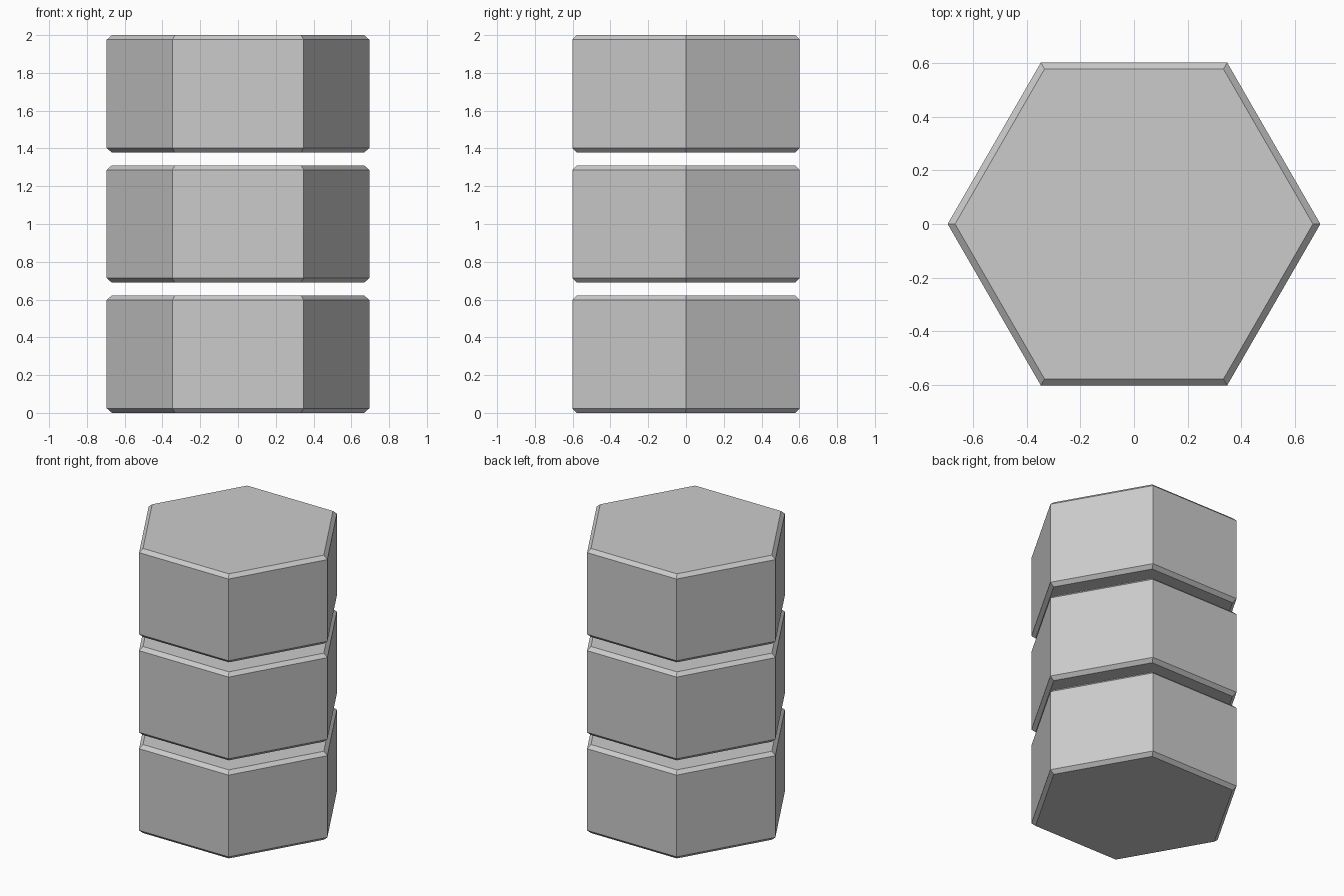
import bpy, bmesh, math
from mathutils import Matrix

if "Cube" in bpy.data.objects:
    bpy.data.objects.remove(bpy.data.objects["Cube"])

RADIUS = 0.695   # corner radius, corners on the x axis
HEIGHT = 0.622
PITCH = 0.689
CHAMFER = 0.024


def hex_block(name, z):
    bm = bmesh.new()
    bmesh.ops.create_cone(bm, cap_ends=True, segments=6, radius1=RADIUS,
                          radius2=RADIUS, depth=HEIGHT)
    # Put a corner on +x whatever the primitive's starting angle
    v = bm.verts[:][0].co
    bmesh.ops.rotate(bm, verts=bm.verts,
                     matrix=Matrix.Rotation(-math.atan2(v.y, v.x), 3, 'Z'))
    # Chamfer only the top and bottom rims
    rims = [e for e in bm.edges if abs(e.verts[0].co.z - e.verts[1].co.z) < 1e-4]
    bmesh.ops.bevel(bm, geom=rims, offset=CHAMFER, offset_type='OFFSET',
                    segments=1, affect='EDGES')
    mesh = bpy.data.meshes.new(name)
    bm.to_mesh(mesh)
    bm.free()
    obj = bpy.data.objects.new(name, mesh)
    obj.location.z = z + HEIGHT / 2
    bpy.context.collection.objects.link(obj)


# Three separate stacked blocks
for i, level in enumerate(("lower", "middle", "upper")):
    hex_block(f"{level}_hex_block", i * PITCH)
